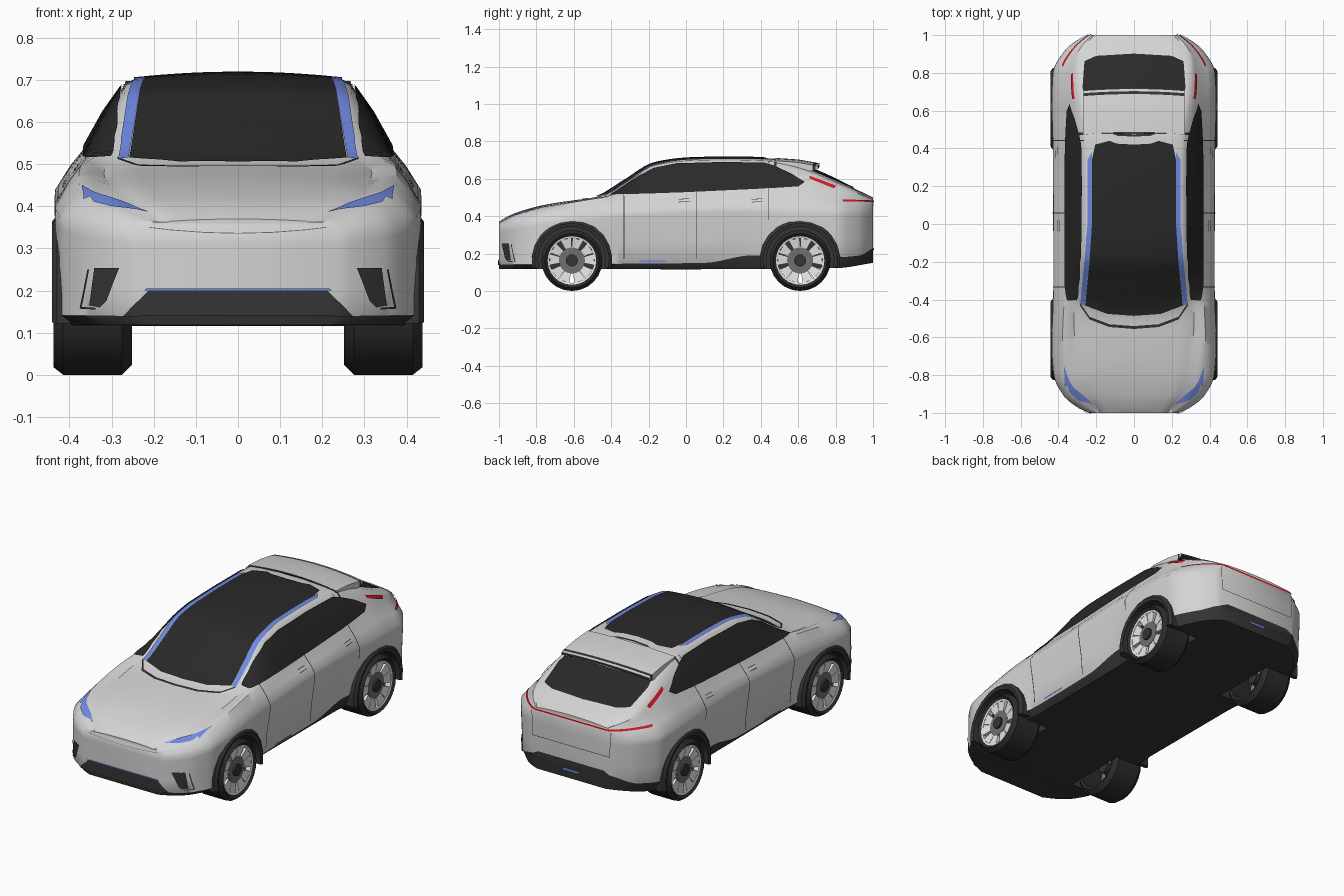
import bpy, bmesh, math
from mathutils import Vector
from mathutils.bvhtree import BVHTree

if "Cube" in bpy.data.objects:
    bpy.data.objects.remove(bpy.data.objects["Cube"])


def material(name, rgb):
    m = bpy.data.materials.new(name)
    m.diffuse_color = (*rgb, 1)
    m.use_nodes = True
    m.node_tree.nodes["Principled BSDF"].inputs["Base Color"].default_value = m.diffuse_color
    return m


SILVER = material("silver paint", (0.66, 0.66, 0.66))
TRIM = material("dark trim", (0.035, 0.035, 0.035))
GLASS = material("dark glass", (0.022, 0.022, 0.022))
TYRE = material("tyre rubber", (0.025, 0.025, 0.025))
ALLOY = material("light alloy", (0.78, 0.78, 0.78))
STEEL = material("grey steel", (0.16, 0.16, 0.16))
BLUE = material("blue accent", (0.16, 0.25, 0.75))
RED = material("red lamp", (0.7, 0.01, 0.015))


def outward(bm):
    bmesh.ops.recalc_face_normals(bm, faces=bm.faces)
    if bm.calc_volume(signed=True) < 0:
        bmesh.ops.reverse_faces(bm, faces=bm.faces)
    bm.normal_update()


def add(name, bm, mats, angle=35):
    me = bpy.data.meshes.new(name)
    bm.to_mesh(me)
    bm.free()
    for m in mats:
        me.materials.append(m)
    ob = bpy.data.objects.new(name, me)
    bpy.context.collection.objects.link(ob)
    bpy.ops.object.select_all(action='DESELECT')
    bpy.context.view_layer.objects.active = ob
    ob.select_set(True)
    if angle:
        bpy.ops.object.shade_smooth_by_angle(angle=math.radians(angle))
    return ob


def curve(*pts):
    """Smooth curve through (y, value) points without overshoot."""
    d = [(b[1] - a[1]) / (b[0] - a[0]) for a, b in zip(pts, pts[1:])]
    m = [d[0]] + [0 if a * b <= 0 else 2 * a * b / (a + b) for a, b in zip(d, d[1:])] + [d[-1]]

    def f(y):
        y = min(max(y, pts[0][0]), pts[-1][0])
        i = max(k for k in range(len(d)) if pts[k][0] <= y)
        h = pts[i + 1][0] - pts[i][0]
        t = (y - pts[i][0]) / h
        return (pts[i][1] * (1 + 2 * t) * (1 - t) ** 2 + m[i] * h * t * (1 - t) ** 2
                + pts[i + 1][1] * t * t * (3 - 2 * t) + m[i + 1] * h * t * t * (t - 1))
    return f


# Body: guide curves along the length
wide = curve((-1, .24), (-.97, .3), (-.91, .372), (-.8, .425), (-.65, .435), (-.3, .427), (.4, .43),
             (.65, .436), (.8, .43), (.92, .365), (.98, .29), (1, .25))
wide_z = curve((-1, .33), (-.8, .37), (-.4, .41), (.2, .44), (.6, .43), (1, .42))
tuck = curve((-1, .0), (-.6, .005), (-.3, .03), (.3, .03), (.6, .005), (1, .01))
clad_z = curve((-1, .14), (-.4, .145), (.1, .15), (.35, .19), (.8, .18), (.93, .19), (1, .23))
floor_z = curve((-1, .118), (0, .116), (.8, .122), (1, .15))
belt = curve((-1, .215), (-.97, .27), (-.91, .335), (-.8, .375), (-.6, .378), (-.35, .368), (.3, .362), (.65, .35),
             (.85, .325), (.95, .28), (1, .23))
belt_z = curve((-1, .355), (-.91, .397), (-.8, .432), (-.6, .475), (-.4, .503), (0, .52), (.5, .548),
               (.65, .552), (.8, .53), (.9, .51), (1, .482))
rail = curve((-1, .17), (-.91, .25), (-.8, .285), (-.5, .312), (-.4, .3), (-.17, .265), (.2, .26), (.5, .268),
             (.65, .288), (.8, .3), (.9, .285), (1, .205))
rail_z = curve((-1, .364), (-.91, .411), (-.8, .445), (-.5, .488), (-.42, .508), (-.3, .585), (-.17, .668), (0, .695),
               (.2, .7), (.45, .693), (.65, .642), (.8, .58), (.9, .54), (1, .49))
top_z = curve((-1, .37), (-.97, .39), (-.91, .418), (-.754, .461), (-.6, .485), (-.49, .5), (-.33, .59),
              (-.166, .685), (.02, .71), (.25, .715), (.45, .708), (.65, .66), (.9, .548), (1, .5))


def half_section(y):
    w, wz, cz, fz = wide(y), wide_z(y), clad_z(y), floor_z(y)
    lo, bx, bz, rx, rz, tz = w - tuck(y), belt(y), belt_z(y), rail(y), rail_z(y), top_z(y)
    pts = [(0, fz), (lo - .03, fz), (lo, cz), (lo * .75 + w * .25, cz * .5 + wz * .5 - .03), (w, wz - .02),
           (w * .98 + bx * .02, wz + .01), (w * .55 + bx * .45, wz * .45 + bz * .55), (bx, bz),
           ((bx + rx) / 2 + .004, (bz + rz) / 2 + .003), (rx + .006, rz - .008)]
    return pts + [(rx * f, tz - (tz - rz) * f * f) for f in (.95, .75, .5, .25, 0)]


bm = bmesh.new()
rings = []
for k in range(81):
    t = k / 40 - 1
    y = .45 * t + .55 * math.sin(math.pi / 2 * t)
    half = half_section(y)
    n = len(half)
    right = [bm.verts.new((x, y, z)) for x, z in half]
    left = [right[i] if i in (0, n - 1) else bm.verts.new((-half[i][0], y, half[i][1])) for i in range(n)]
    rings.append((right, left))


def body_face(vs, row):
    bm.faces.new(list(dict.fromkeys(vs))).material_index = 1 if row < 2 else 0


for a, b in zip(rings, rings[1:]):
    for s in (0, 1):
        for i in range(n - 1):
            body_face((a[s][i], b[s][i], b[s][i + 1], a[s][i + 1]), i)
for r, l in (rings[0], rings[-1]):
    for i in range(n - 1):
        body_face((r[i], r[i + 1], l[i + 1], l[i]), i)
outward(bm)
skin = BVHTree.FromBMesh(bm)
body = add("body_shell", bm, [SILVER, TRIM], 0)

# Wheel wells cut from the body
AXLES, HUB_Z = (-.61, .61), .163


def lathe(bm, profile, seg, y, s, closed=True):
    """Turn (radius, x) points about a wheel axle."""
    rows = [[bm.verts.new((s * x, y + r * math.cos(2 * math.pi * j / seg), HUB_Z + r * math.sin(2 * math.pi * j / seg)))
             for j in range(seg)] for r, x in profile]
    for a, b in (zip(rows, rows[1:] + rows[:1]) if closed else zip(rows, rows[1:])):
        for j in range(seg):
            bm.faces.new((a[j], a[(j + 1) % seg], b[(j + 1) % seg], b[j]))
    return rows


bm = bmesh.new()
for y in AXLES:
    for s in (1, -1):
        for row in lathe(bm, [(.192, .24), (.192, .6)], 28, y, s, False):
            bm.faces.new(row)
for f in bm.faces:
    f.material_index = 1
outward(bm)
cutter = add("wheel_well_cutter", bm, [SILVER, TRIM], 0)
cutter.hide_render = True
mod = body.modifiers.new("wells", 'BOOLEAN')
mod.operation, mod.object, mod.solver = 'DIFFERENCE', cutter, 'EXACT'
bpy.ops.object.select_all(action='DESELECT')
bpy.context.view_layer.objects.active = body
body.select_set(True)
bpy.ops.object.modifier_apply(modifier="wells")
bpy.ops.object.shade_smooth_by_angle(angle=math.radians(42))
bpy.data.objects.remove(cutter)

# Wheels and arch trims
for y, end in zip(AXLES, ("front", "rear")):
    for s, side in ((1, "right"), (-1, "left")):
        tag = f"{end}_{side}"
        bm = bmesh.new()
        lathe(bm, [(.128, .425), (.145, .438), (.163, .415), (.163, .275), (.14, .252), (.125, .255)], 24, y, s)
        outward(bm)
        add("tyre_" + tag, bm, [TYRE])

        bm = bmesh.new()
        lathe(bm, [(.13, .428), (.12, .425), (.12, .395), (.13, .395)], 24, y, s)
        for k in range(5):                                  # paired spokes
            for off in (-.27, .27):
                c = math.pi / 2 + k * 2 * math.pi / 5 + off
                quad = [(.05, -.27), (.05, .27), (.122, .25), (.122, -.25)]
                vs = [[bm.verts.new((s * (x - (.012 if r < .1 else 0)), y + r * math.cos(c + a), HUB_Z + r * math.sin(c + a)))
                       for r, a in quad] for x in (.424, .400)]
                bm.faces.new(vs[0])
                bm.faces.new(vs[1][::-1])
                for i in range(4):
                    j = (i + 1) % 4
                    bm.faces.new((vs[0][i], vs[0][j], vs[1][j], vs[1][i]))
        outward(bm)
        add("rim_" + tag, bm, [ALLOY], 25)

        for name, r, x0, x1, m in (("brake_disc_", .07, .37, .417, STEEL), ("hub_cap_", .032, .3, .428, TRIM)):
            bm = bmesh.new()
            for row in lathe(bm, [(r, x0), (r, x1)], 20, y, s, False):
                bm.faces.new(row)
            outward(bm)
            add(name + tag, bm, [m])

        bm = bmesh.new()
        prof = [(.182, .33), (.182, .438), (.2, .442), (.216, .43), (.216, .36)]
        rows = []
        for k in range(13):
            a = math.radians(-11 + 202 * k / 12)
            rows.append([bm.verts.new((s * x, y + r * math.cos(a), HUB_Z + r * math.sin(a))) for r, x in prof])
        for a, b in zip(rows, rows[1:]):
            for i in range(5):
                bm.faces.new((a[i], a[(i + 1) % 5], b[(i + 1) % 5], b[i]))
        bm.faces.new(rows[0])
        bm.faces.new(rows[-1])
        outward(bm)
        add("arch_trim_" + tag, bm, [TRIM])

# Spoiler lip over the tailgate, with a dark line near its edge
bm = bmesh.new()
rows = []
for y, zt, zb in ((.485, .711, .69), (.6, .703, .66), (.688, .688, .655), (.703, .684, .66), (.717, .68, .668)):
    xs = [.268 * i / 5 for i in range(-5, 6)]
    rows.append([[bm.verts.new((x, y - .15 * x * x, z - .2 * x * x)) for x in xs] for z in (zt, zb)])
for k, (a, b) in enumerate(zip(rows, rows[1:])):
    ra, rb = a[0] + a[1][::-1], b[0] + b[1][::-1]
    for i in range(22):
        f = bm.faces.new((ra[i], ra[(i + 1) % 22], rb[(i + 1) % 22], rb[i]))
        f.material_index = 1 if 11 <= i < 21 or k == 2 else 0
for r in (rows[0], rows[-1]):
    bm.faces.new(r[0] + r[1][::-1]).material_index = 1
outward(bm)
add("roof_spoiler", bm, [SILVER, TRIM])

CAST = {'side': lambda a, b, s: ((2 * s, a, b), (-s, 0, 0)), 'top': lambda a, b, s: ((s * a, b, 3), (0, 0, -1)),
        'front': lambda a, b, s: ((s * a, -3, b), (0, 1, 0)), 'rear': lambda a, b, s: ((s * a, 3, b), (0, -1, 0))}


def plate(name, axis, outline, mat, lift=.005):
    """Thin mirrored plate: an outline laid onto the body skin."""
    bm = bmesh.new()
    for s in (1, -1):
        part = bmesh.new()
        part.faces.new([part.verts.new((a, b, 0)) for a, b in outline])
        bmesh.ops.triangulate(part, faces=part.faces)
        for ax in (0, 1):
            for k in range(-50, 51):
                co, no = [0, 0, 0], [0, 0, 0]
                co[ax], no[ax] = k * .02 + .0013, 1
                bmesh.ops.bisect_plane(part, geom=part.verts[:] + part.edges[:] + part.faces[:], plane_co=co, plane_no=no)
        new = {}
        for v in part.verts:
            o, d = (Vector(c) for c in CAST[axis](v.co.x, v.co.y, s))
            hit, nor, _, _ = skin.ray_cast(o, d)
            if hit:
                new[v] = bm.verts.new(hit + nor * (lift if nor.dot(d) < 0 else -lift))
        for f in part.faces:
            if all(v in new for v in f.verts):
                g = bm.faces.new([new[v] for v in f.verts])
                g.normal_update()
                if g.normal.dot(d) > 0:
                    g.normal_flip()
        part.free()
    add(name, bm, [mat])


def stripe(pts, da, db):
    return pts + [(a + da, b + db) for a, b in pts[::-1]]


# Glazing
plate("side_windows", 'side', [(-.405, .51), (-.33, .558), (-.25, .612), (-.17, .655), (-.05, .679), (.2, .686), (.42, .682),
      (.47, .667), (.56, .625), (.635, .58), (.6, .556), (.43, .545), (0, .525)], GLASS, .007)
plate("windscreen_and_roof_glass", 'top', [(0, -.485), (.14, -.475), (.258, -.43), (.235, -.2), (.222, 0), (.222, .34),
      (.205, .42), (.13, .44), (.09, .425), (0, .42)], GLASS)
plate("roof_accent", 'top', [(.26, -.43), (.284, -.425), (.256, -.15), (.246, 0), (.246, .34), (.222, .38), (.222, 0), (.235, -.2)], BLUE)
plate("rear_window", 'top', [(0, .69), (.262, .68), (.272, .72), (.262, .86), (.2, .888), (0, .9)], GLASS)
plate("cowl_gap", 'top', stripe([(0, -.555), (.13, -.545), (.235, -.505), (.285, -.43)], 0, .015), TRIM)
plate("roof_gap", 'top', stripe([(0, .462), (.09, .467), (.13, .484), (.27, .472), (.3, .47)], 0, .012), TRIM)

# Lamps
plate("headlamps", 'front', [(.37, .446), (.34, .43), (.28, .41), (.21, .384), (.3, .397), (.342, .407), (.35, .42), (.364, .414)], BLUE)
plate("pillar_lamps", 'side', [(.66, .613), (.8, .56), (.79, .546), (.66, .599)], RED)
plate("tail_lamp_sides", 'side', [(.83, .486), (.985, .483), (.985, .474), (.84, .476)], RED)
plate("tail_lamp_bar", 'rear', [(0, .483), (.3, .483), (.3, .474), (0, .474)], RED)

# Bumper details
plate("front_grille", 'front', [(0, .2), (.212, .2), (.27, .14), (0, .14)], TRIM)
plate("grille_accent", 'front', [(0, .205), (.218, .205), (.222, .2), (0, .2)], BLUE)
plate("front_vents", 'front', [(.28, .254), (.338, .254), (.35, .165), (.325, .16), (.31, .175)], TRIM)
plate("front_vent_edges", 'front', [(.35, .25), (.354, .25), (.372, .157), (.335, .155), (.335, .159), (.367, .161)], TRIM)
plate("rear_bumper_insert", 'rear', [(0, .25), (.2, .25), (.26, .22), (0, .22)], TRIM)
plate("rear_accent", 'rear', [(0, .205), (.05, .205), (.05, .19), (0, .19)], BLUE, .008)
plate("tailgate_seam", 'rear', [(0, .33), (.237, .33), (.242, .465), (.239, .465), (.234, .333), (0, .333)], TRIM, .003)

# Door seams, handles and sill accent
for name, y, z0, z1 in (("front_door_seam", -.335, .17, .54), ("middle_door_seam", .055, .17, .53), ("rear_door_seam", .44, .38, .69)):
    plate(name, 'side', [(y, z0), (y + .005, z0), (y + .005, z1), (y, z1)], TRIM, .003)
for name, y in (("front_handle", -.04), ("rear_handle", .35)):
    for part, z in (("upper", .487), ("lower", .472)):
        plate(f"{name}_{part}", 'side', stripe([(y, z), (y + .06, z + .003)], 0, .003), TRIM, .003)
plate("sill_accent", 'side', stripe([(-.25, .154), (-.11, .156)], 0, .008), BLUE)
plate("hood_seam", 'front', stripe([(0, .335), (.08, .337), (.16, .343), (.21, .349)], 0, .002), STEEL, .003)
